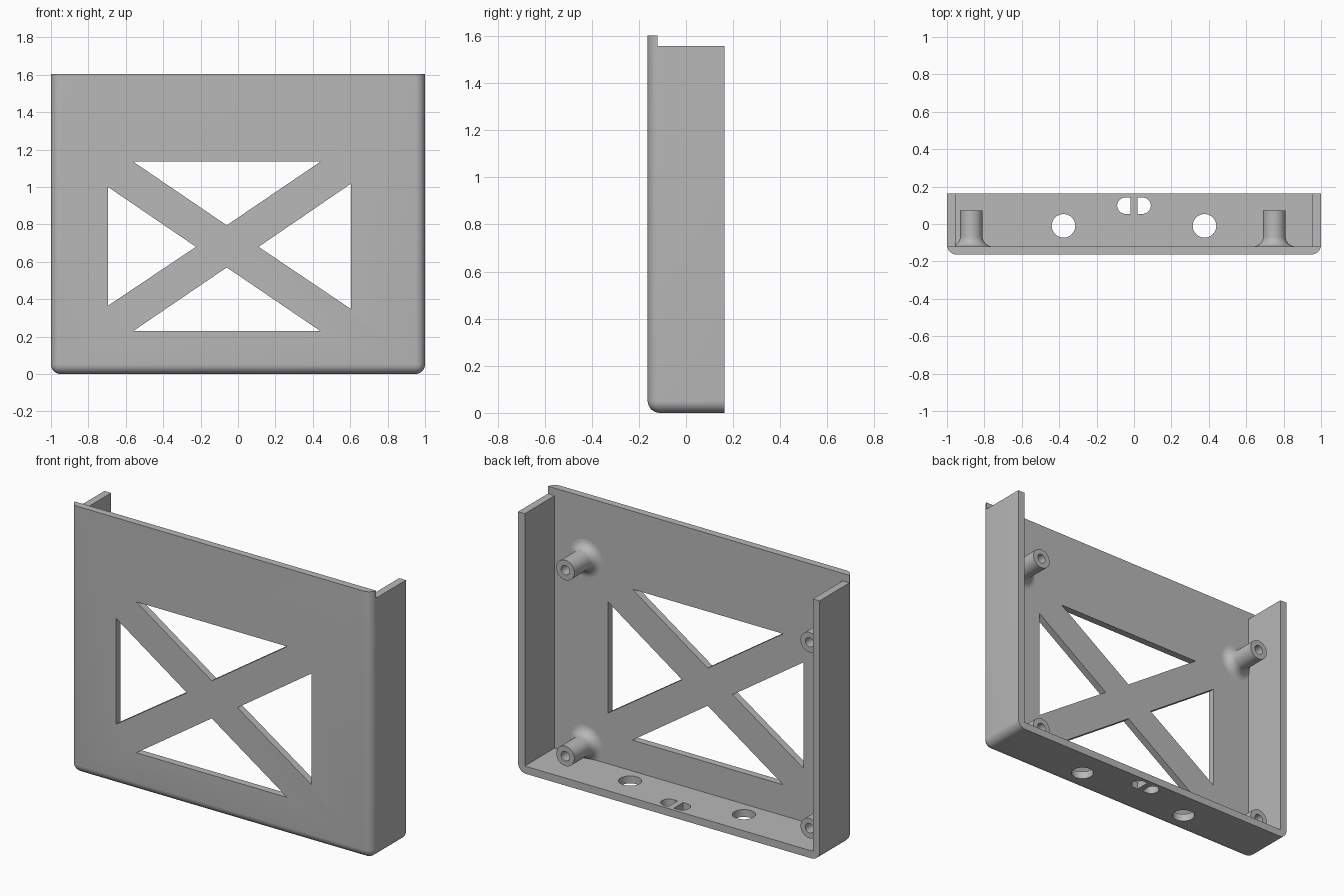
import bpy, bmesh, math
from mathutils import Vector

old = bpy.data.objects.get("Cube")
if old:
    bpy.data.objects.remove(old, do_unlink=True)

W, D, H = 1.0, 0.163, 1.603        # half width, half depth, height
WALL, RADIUS, RIM = 0.045, 0.052, 1.558
INNER = -0.12                      # back surface of the front plate

grey = bpy.data.materials.new("plain grey")
grey.use_nodes = True
colour = (0.48, 0.48, 0.48, 1)
grey.diffuse_color = colour
grey.node_tree.nodes["Principled BSDF"].inputs["Base Color"].default_value = colour


def make_object(name, bm):
    bmesh.ops.recalc_face_normals(bm, faces=bm.faces)
    mesh = bpy.data.meshes.new(name)
    bm.to_mesh(mesh)
    bm.free()
    mesh.materials.append(grey)
    obj = bpy.data.objects.new(name, mesh)
    bpy.context.collection.objects.link(obj)
    return obj


def box(bm, low, high):
    verts = bmesh.ops.create_cube(bm, size=1)["verts"]
    for v in verts:
        v.co = Vector([high[i] if v.co[i] > 0 else low[i] for i in range(3)])


def prism(bm, points, direction):
    face = bm.faces.new([bm.verts.new(p) for p in points])
    extruded = bmesh.ops.extrude_face_region(bm, geom=[face])["geom"]
    bmesh.ops.translate(bm, vec=direction,
                        verts=[g for g in extruded if isinstance(g, bmesh.types.BMVert)])


def arc(cx, cy, r, start, end, steps):
    angles = [math.radians(start + (end - start) * i / steps) for i in range(steps + 1)]
    return [(cx + r * math.cos(a), cy + r * math.sin(a)) for a in angles]


def smooth(obj):
    bpy.ops.object.select_all(action='DESELECT')
    obj.select_set(True)
    bpy.context.view_layer.objects.active = obj
    bpy.ops.object.shade_smooth_by_angle(angle=math.radians(35))


def cut(obj, bm):
    cutter = make_object("cutter", bm)
    cutter.hide_render = True
    mod = obj.modifiers.new("cut", 'BOOLEAN')
    mod.operation, mod.solver, mod.object = 'DIFFERENCE', 'EXACT', cutter
    bpy.context.view_layer.update()
    cut_mesh = bpy.data.meshes.new_from_object(
        obj.evaluated_get(bpy.context.evaluated_depsgraph_get()))
    obj.modifiers.clear()
    obj.data = cut_mesh
    bpy.data.objects.remove(cutter, do_unlink=True)


# Tray body: block with rounded front, side and bottom edges
bm = bmesh.new()
box(bm, (-W, -D, 0), (W, D, H))


def is_rounded(edge):
    mid = (edge.verts[0].co + edge.verts[1].co) / 2
    sides = (abs(mid.x) > W - 0.01, mid.y < -D + 0.01, mid.z < 0.01)
    return sum(sides) == 2


bmesh.ops.bevel(bm, geom=[e for e in bm.edges if is_rounded(e)], offset=RADIUS,
                offset_type='OFFSET', segments=8, profile=0.5, affect='EDGES')
tray = make_object("tray", bm)

# Hollow inside, open at the back and top
bm = bmesh.new()
box(bm, (WALL - W, INNER, WALL), (W - WALL, 1, 2))
cut(tray, bm)

# Side walls stop a little below the front plate
bm = bmesh.new()
box(bm, (-2, INNER, RIM), (2, 1, 2))
cut(tray, bm)

# Four triangular windows leaving a cross
CX, CZ = -0.06, 0.68
windows = [
    [(-0.56, 1.135), (0.44, 1.135), (CX, 0.795)],
    [(-0.56, 0.23), (0.44, 0.23), (CX, 0.57)],
    [(-0.695, 1.0), (-0.695, 0.365), (-0.225, CZ)],
    [(0.603, 1.017), (0.603, 0.348), (0.11, CZ)],
]
bm = bmesh.new()
for triangle in windows:
    prism(bm, [(x, -0.3, z) for x, z in triangle], (0, 0.25, 0))
cut(tray, bm)

# Round holes and a pair of D-shaped slots in the floor
bm = bmesh.new()
for side in (-1, 1):
    ring = arc(side * 0.377, -0.01, 0.063, 0, 360, 40)[:-1]
    slot = arc(0.046, 0.098, 0.044, -90, 90, 14) + [(0.018, 0.142), (0.018, 0.054)]
    prism(bm, [(x, y, -0.1) for x, y in ring], (0, 0, 0.2))
    prism(bm, [(side * x, y, -0.1) for x, y in slot], (0, 0, 0.2))
cut(tray, bm)
smooth(tray)

# Hollow mounting posts with flared feet, turned around the y axis
POST, FLARE, BORE, TIP = 0.06, 0.053, 0.028, 0.072
profile = [(POST + FLARE, INNER - 0.01)]
profile += arc(POST + FLARE, INNER + FLARE, FLARE, 270, 180, 8)
profile += [(POST, TIP), (BORE, TIP), (BORE, INNER + 0.005), (0, INNER + 0.005)]
for side, x in (("right", -0.87), ("left", 0.75)):
    for level, z in (("lower", 0.125), ("upper", 1.24)):
        bm = bmesh.new()
        verts = [bm.verts.new((r, y, 0)) for r, y in profile]
        edges = [bm.edges.new(pair) for pair in zip(verts, verts[1:])]
        bmesh.ops.spin(bm, geom=verts + edges, cent=(0, 0, 0), axis=(0, 1, 0),
                       angle=math.tau, steps=32, use_merge=False)
        bmesh.ops.remove_doubles(bm, verts=bm.verts, dist=0.0001)
        # Close the foot inside the plate so the post is solid
        bmesh.ops.holes_fill(bm, edges=[e for e in bm.edges if e.is_boundary], sides=0)
        post = make_object(f"{level}_{side}_post", bm)
        post.location = (x, 0, z)
        smooth(post)
